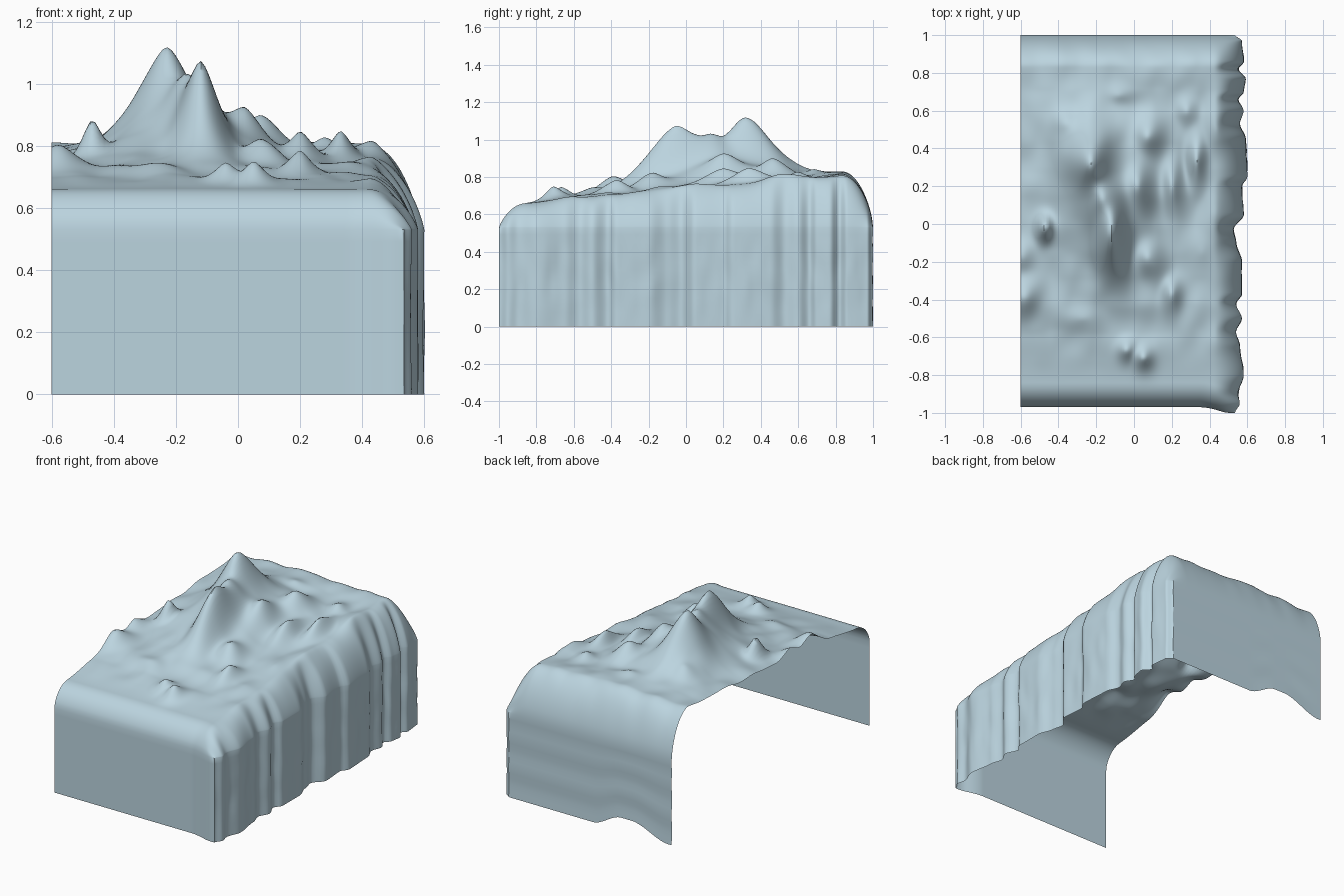
import bpy, bmesh, math
from mathutils import Vector, noise

if "Cube" in bpy.data.objects:
    bpy.data.objects.remove(bpy.data.objects["Cube"])

NX, NY, NW = 110, 180, 14
EDGE_Z = 0.53          # height where the walls begin


def step(a, b, t):
    k = min(max((t - a) / (b - a), 0), 1)
    return k * k * (3 - 2 * k)


def lerp_table(t, pts):
    """Smooth interpolation through (position, value) pairs."""
    for (a, va), (b, vb) in zip(pts, pts[1:]):
        if t <= b:
            return va + (vb - va) * step(a, b, t)
    return pts[-1][1]


# wavy plan outline of the right wall (y, x)
RIGHT = [(-1, .535), (-.95, .56), (-.9, .55), (-.8, .58), (-.65, .56), (-.57, .54),
         (-.5, .57), (-.42, .54), (-.37, .57), (-.2, .57), (-.1, .54), (-.03, .525),
         (.05, .58), (.2, .57), (.25, .6), (.45, .59), (.53, .56), (.6, .58),
         (.66, .55), (.7, .58), (.77, .59), (.82, .55), (.86, .58), (.97, .57), (1, .535)]

# ground level from front to back (y, z)
BASE = [(-1, .66), (-.87, .66), (-.6, .69), (-.4, .71), (0, .73), (.3, .75), (.6, .78), (.85, .81)]

# hills (x, y, top height, spread x, spread y); the first three form the massif
PEAKS = [(-.18, .16, .93, .26, .38), (-.17, .13, .97, .1, .14), (-.24, .36, 1.0, .16, .2),
         (-.23, .31, 1.06, .11, .17), (-.12, -.05, 1.06, .09, .22), (.02, .2, .9, .09, .18),
         (-.47, -.02, .88, .05, .08), (.33, .33, .85, .05, .13), (.2, .2, .84, .06, .15),
         (-.58, -.39, .8, .1, .12), (-.04, -.67, .745, .05, .06), (.05, -.71, .75, .05, .06),
         (.2, -.37, .78, .05, .09), (.07, -.18, .82, .09, .12), (-.27, -.5, .745, .14, .09),
         (.43, .05, .77, .07, .12), (.44, .5, .82, .07, .15), (.28, .6, .83, .06, .08),
         (.07, .46, .89, .1, .12), (-.08, .68, .84, .1, .07), (-.36, .53, .86, .1, .1),
         (-.6, -.18, .79, .08, .1), (.36, -.15, .75, .07, .1)]


def terrain(x, y):
    total = 0
    for px, py, h, sx, sy in PEAKS:
        d = ((x - px) / sx) ** 2 + ((y - py) / sy) ** 2
        total += ((h - lerp_table(py, BASE)) * math.exp(-d ** .8)) ** 2.5
    rough = noise.noise(Vector((x * 9, y * 7, .3))) * .014 * step(-.85, -.5, y)
    return lerp_table(y, BASE) + total ** .4 + rough


def roll(d, w, power=.6):
    """Rounded shoulder: 0 at the border, 1 at distance w inward."""
    k = min(max(d / w, 0), 1)
    return (1 - (1 - k) ** 2) ** power


def front_y(x):
    return -.97 - .03 * step(.35, .535, x)


bm = bmesh.new()

# top surface: mountains rolling down to the front, right and back borders
grid = []
for j in range(NY + 1):
    v = j / NY
    v = .5 - .3 * math.cos(math.pi * v) + (v - .5) * .4
    row = []
    for i in range(NX + 1):
        u = 1 - (1 - i / NX) ** 1.5
        x0 = -.6 + 1.16 * u
        fy = front_y(x0)
        y = fy + (1 - fy) * v
        x = x0 + (lerp_table(y, RIGHT) - .56) * step(.86, 1, u)
        f = roll(.56 - x0, .14, .85) * roll(y - fy, .13) * roll(1 - y, .17, .65)
        row.append(bm.verts.new((x, y, EDGE_Z + (terrain(x0, y) - EDGE_Z) * f)))
    grid.append(row)
for a, b in zip(grid, grid[1:]):
    for i in range(NX):
        bm.faces.new((a[i], a[i + 1], b[i + 1], b[i]))

# walls: hang the border straight down; the left side stays open
border = grid[0] + [r[-1] for r in grid[1:]] + grid[-1][-2::-1]
prev = border
for k in range(1, NW + 1):
    t = k / NW
    ring = []
    for n, src in enumerate(border):
        x, y, z = src.co
        lift = 0
        if NX < n < NX + NY:                       # ribbed right wall
            x += .008 * noise.noise(Vector((y * 14, t * 3, 5))) * math.sin(math.pi * t)
        elif n >= NX + NY:                         # back wall: faint bands, raised hem
            lift = .08 * step(.05, .25, -x) * (1 - step(.32, .58, -x))
            y -= .002 * (1 + math.sin(t * 17)) * step(0, .2, t)
        ring.append(bm.verts.new((x, y, z * (1 - t) + lift * t)))
    for i in range(len(border) - 1):
        bm.faces.new((prev[i], ring[i], ring[i + 1], prev[i + 1]))
    prev = ring

mesh = bpy.data.meshes.new("mountain_terrain")
bm.to_mesh(mesh)
bm.free()
obj = bpy.data.objects.new("mountain_terrain", mesh)
bpy.context.collection.objects.link(obj)

# pale blue surface
mat = bpy.data.materials.new("pale_blue")
mat.diffuse_color = (.5, .66, .74, 1)
mat.use_nodes = True
mat.node_tree.nodes["Principled BSDF"].inputs["Base Color"].default_value = mat.diffuse_color
mesh.materials.append(mat)

bpy.context.view_layer.objects.active = obj
obj.select_set(True)
bpy.ops.object.shade_smooth_by_angle(angle=math.radians(50))
